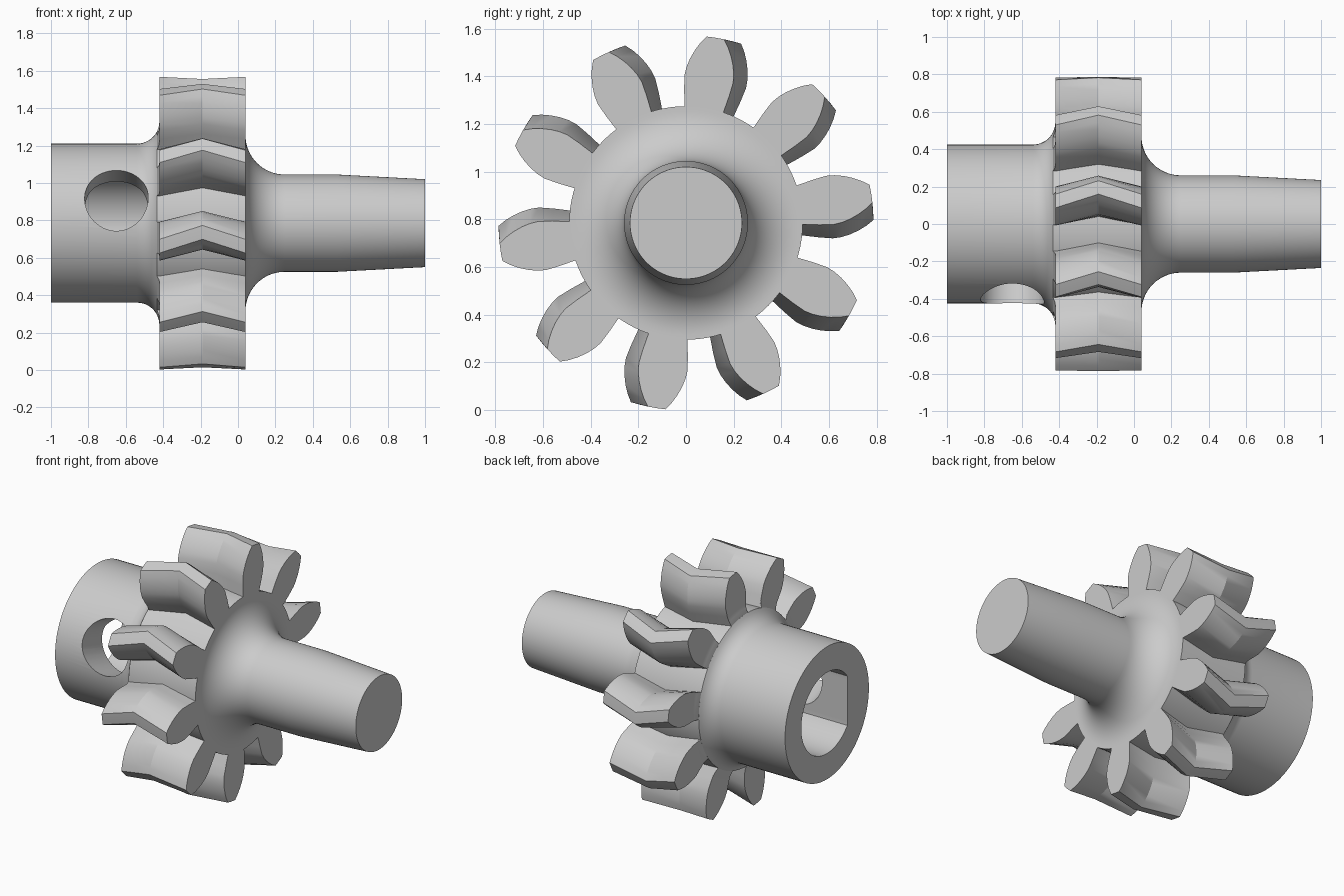
import bpy, bmesh
from math import sin, cos, pi, radians, sqrt
from mathutils import Matrix, Vector

if "Cube" in bpy.data.objects:
    bpy.data.objects.remove(bpy.data.objects["Cube"])

AXIS_Z = 0.785
ROOT, TIP = 0.49, 0.787
X_LEFT, X_MID, X_RIGHT = -0.42, -0.19, 0.04
TEETH = 10

grey = bpy.data.materials.new("machined grey")
grey.use_nodes = True
grey.diffuse_color = (0.6, 0.6, 0.6, 1)
grey.node_tree.nodes["Principled BSDF"].inputs["Base Color"].default_value = (0.6, 0.6, 0.6, 1)


def make_object(name, bm):
    bmesh.ops.recalc_face_normals(bm, faces=bm.faces)
    mesh = bpy.data.meshes.new(name)
    bm.to_mesh(mesh)
    bm.free()
    mesh.materials.append(grey)
    obj = bpy.data.objects.new(name, mesh)
    bpy.context.collection.objects.link(obj)
    return obj


def loft(bm, sections):
    """Skin a list of closed 3D outlines and cap both ends."""
    rings = [[bm.verts.new(p) for p in s] for s in sections]
    for a, b in zip(rings, rings[1:]):
        for i in range(len(a)):
            j = (i + 1) % len(a)
            bm.faces.new((a[i], a[j], b[j], b[i]))
    bm.faces.new(rings[0])
    bm.faces.new(rings[-1])


def polar(x, r, degrees):
    a = radians(degrees)
    return (x, r * cos(a), AXIS_Z + r * sin(a))


def circle(x, r, n=96):
    return [polar(x, r, 360 * i / n) for i in range(n)]


def finish(obj):
    bpy.ops.object.select_all(action='DESELECT')
    obj.select_set(True)
    bpy.context.view_layer.objects.active = obj
    bpy.ops.object.shade_smooth_by_angle(angle=radians(28))


# Turned body: hub, small fillet, gear root, large fillet, tapered shaft
HUB, SHAFT, R1, R2 = 0.425, 0.26, 0.12, 0.21
profile = [(-1, HUB)]
for i in range(9):
    r = HUB + (ROOT - HUB) * (i / 8) ** 2
    profile.append((-0.54 + sqrt(R1 ** 2 - (HUB + R1 - r) ** 2), r))
profile.append((X_RIGHT, ROOT))
for i in range(17):
    a = pi / 2 * i / 16
    profile.append((X_RIGHT + R2 * (1 - cos(a)), SHAFT + R2 * (1 - sin(a))))
profile += [(0.53, SHAFT), (1, 0.235)]
bm = bmesh.new()
loft(bm, [circle(x, r) for x, r in profile])
body = make_object("shaft_body", bm)

# Cutters: bore with one flat, and a tilted cross hole
bm = bmesh.new()
loft(bm, [[(x, max(y, -0.207), z) for _, y, z in circle(x, 0.26)] for x in (-1.1, X_LEFT)])
bore = make_object("bore_cutter", bm)

bm = bmesh.new()
direction = Vector((0, -cos(radians(18)), sin(radians(18))))
place = Matrix.Translation(Vector((-0.65, 0, AXIS_Z)) + direction * 0.3)
turn = direction.to_track_quat('Z', 'Y').to_matrix().to_4x4()
bmesh.ops.create_cone(bm, cap_ends=True, segments=64, radius1=0.17, radius2=0.17,
                      depth=0.6, matrix=place @ turn)
cross_hole = make_object("cross_hole_cutter", bm)

bpy.context.view_layer.objects.active = body
for cutter in (bore, cross_hole):
    mod = body.modifiers.new("cut", 'BOOLEAN')
    mod.operation = 'DIFFERENCE'
    mod.solver = 'EXACT'
    mod.object = cutter
    bpy.ops.object.modifier_apply(modifier=mod.name)
    bpy.data.objects.remove(cutter)
finish(body)

# Herringbone teeth: (radius, half angle) flank, twisted at mid width
FLANK = [(0.47, 9.8), (ROOT, 9.7), (0.56, 9.8), (0.62, 9.6), (0.655, 8.8),
         (0.69, 7.6), (0.725, 6.1), (0.757, 4.5), (TIP, 2.7)]
TWIST = -5.4


def tooth_outline(x, centre):
    one = [polar(x, r, centre - h) for r, h in FLANK]
    other = [polar(x, r, centre + h) for r, h in reversed(FLANK)]
    return one + [polar(x, TIP, centre)] + other


def pad_outline(x, outer, centre):
    steps = [-9.7 + 19.4 * i / 6 for i in range(7)]
    return [polar(x, outer, centre + s) for s in steps] + \
           [polar(x, 0.47, centre + s) for s in reversed(steps)]


for k in range(TEETH):
    centre = 81 + 360 / TEETH * k
    bm = bmesh.new()
    loft(bm, [tooth_outline(X_LEFT, centre),
              tooth_outline(X_MID, centre + TWIST),
              tooth_outline(X_RIGHT, centre)])
    # Fillet remnant climbing the hub side of the tooth
    loft(bm, [pad_outline(-0.433, ROOT, centre), pad_outline(-0.423, 0.52, centre),
              pad_outline(X_LEFT, 0.545, centre)])
    finish(make_object(f"gear_tooth_{k + 1}", bm))
